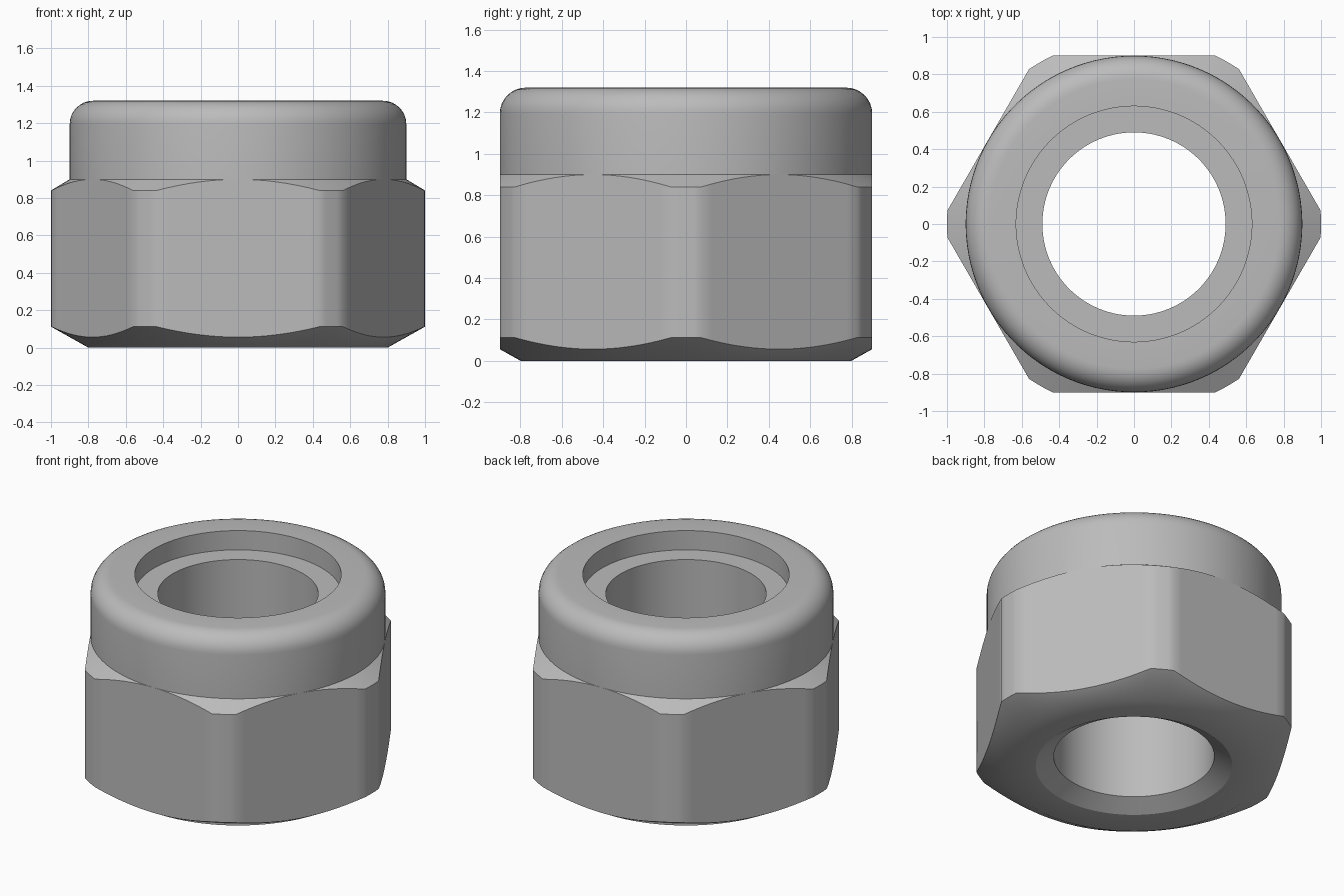
import bpy, bmesh, math

if "Cube" in bpy.data.objects:
    bpy.data.objects.remove(bpy.data.objects["Cube"], do_unlink=True)

APOTHEM, RIM = 0.9, 1.0          # hexagon flats, rounded-off corners
COLLAR_R, TOP, FILLET = 0.9, 1.32, 0.125
BORE_R, RECESS_R, LEDGE = 0.49, 0.63, 1.19

# One grey steel colour
steel = bpy.data.materials.new("grey_steel")
steel.use_nodes = True
colour = (0.5, 0.5, 0.5, 1.0)
steel.diffuse_color = colour
steel.node_tree.nodes["Principled BSDF"].inputs["Base Color"].default_value = colour

# Column angles: each sector runs corner arc, then flat, then corner arc
corner = math.degrees(math.pi / 6 - math.acos(APOTHEM / RIM))
steps = 16
sector = [-corner, -corner / 2, 0, corner / 2]
sector += [corner + (60 - 2 * corner) * i / steps for i in range(steps)]
angles = [math.radians(60 * k + a) for k in range(6) for a in sector]


def hex_radius(a):
    """Radius of the hexagon with its corners turned down to the rim."""
    off = (a % (math.pi / 3)) - math.pi / 6
    return min(RIM, APOTHEM / math.cos(off))


def profile(a):
    """Closed (radius, height) outline of the nut at one angle."""
    r = hex_radius(a)
    pts = [(BORE_R, LEDGE), (BORE_R, 0.065), (0.60, 0.0), (0.80, 0.0)]   # bore, countersink
    pts += [(r, (r - 0.8) * 0.56), (r, 0.9 - (r - APOTHEM) * 0.6)]      # chamfered hex side
    pts += [(COLLAR_R, 0.9)]                                            # collar foot
    for i in range(9):                                                  # rounded collar edge
        t = math.pi / 2 * i / 8
        pts.append((COLLAR_R - FILLET * (1 - math.cos(t)),
                    TOP - FILLET * (1 - math.sin(t))))
    pts += [(RECESS_R, TOP), (RECESS_R, LEDGE)]                         # insert recess
    return pts


# Sweep the outline round the axis
bm = bmesh.new()
columns = [[bm.verts.new((r * math.cos(a), r * math.sin(a), z)) for r, z in profile(a)]
           for a in angles]
for k, col in enumerate(columns):
    nxt = columns[(k + 1) % len(columns)]
    for j in range(len(col)):
        m = (j + 1) % len(col)
        bm.faces.new((col[j], nxt[j], nxt[m], col[m]))
# The top chamfer vanishes at the middle of each flat
bmesh.ops.remove_doubles(bm, verts=bm.verts, dist=1e-4)
bmesh.ops.recalc_face_normals(bm, faces=bm.faces)

mesh = bpy.data.meshes.new("lock_nut")
bm.to_mesh(mesh)
bm.free()
mesh.materials.append(steel)
nut = bpy.data.objects.new("lock_nut", mesh)
bpy.context.collection.objects.link(nut)

# Smooth curved walls, keep machined edges sharp
bpy.ops.object.select_all(action='DESELECT')
nut.select_set(True)
bpy.context.view_layer.objects.active = nut
bpy.ops.object.shade_smooth_by_angle(angle=math.radians(29.8))
